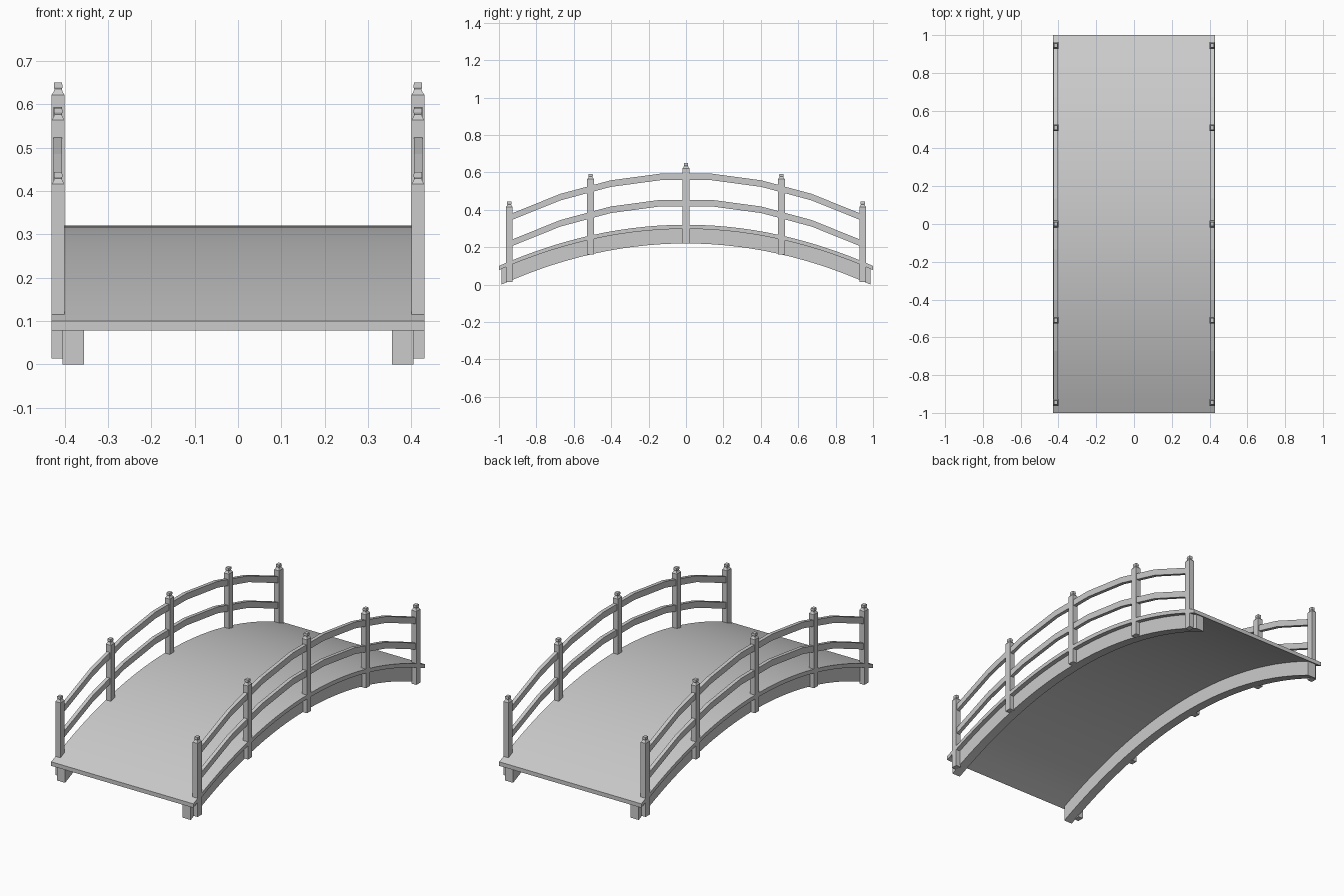
import bpy, bmesh

if "Cube" in bpy.data.objects:
    bpy.data.objects.remove(bpy.data.objects["Cube"])


def make_object(name, sections, smooth=False):
    """Skin a list of equally sized vertex rings and cap both ends."""
    bm = bmesh.new()
    rings = [[bm.verts.new(p) for p in ring] for ring in sections]
    for a, b in zip(rings, rings[1:]):
        n = len(a)
        for i in range(n):
            j = (i + 1) % n
            bm.faces.new((a[i], a[j], b[j], b[i]))
    bm.faces.new(rings[0])
    bm.faces.new(rings[-1])
    bmesh.ops.recalc_face_normals(bm, faces=bm.faces[:])
    mesh = bpy.data.meshes.new(name)
    bm.to_mesh(mesh)
    bm.free()
    obj = bpy.data.objects.new(name, mesh)
    bpy.context.collection.objects.link(obj)
    if smooth:
        bpy.ops.object.select_all(action='DESELECT')
        bpy.context.view_layer.objects.active = obj
        obj.select_set(True)
        bpy.ops.object.shade_smooth_by_angle(angle=0.5)
    return obj


def arched_beam(name, x0, x1, top, thick, half, drop, segments, smooth=False):
    """Rectangular beam running along y with a parabolic arch."""
    sections = []
    for i in range(segments + 1):
        y = half * (2 * i / segments - 1)
        z = top - drop * y * y
        sections.append([(x0, y, z), (x1, y, z), (x1, y, z - thick), (x0, y, z - thick)])
    return make_object(name, sections, smooth)


def post(name, x, y, bottom):
    """Square post with a stepped, flared cap: (width scale, height)."""
    profile = [(1, 0), (1, 0.402), (0.72, 0.408), (0.56, 0.415), (0.66, 0.419), (0.62, 0.43)]
    corners = [(-1, -1), (1, -1), (1, 1), (-1, 1)]
    sections = [[(x + cx * 0.015 * s, y + cy * 0.018 * s, bottom + h) for cx, cy in corners]
                for s, h in profile]
    return make_object(name, sections)


# Walking deck
arched_beam("deck", -0.43, 0.43, 0.32, 0.022, 1.0, 0.22, 28, True)

for label, side in (("right", 1), ("left", -1)):
    # Load-bearing arch under the deck edge
    arched_beam("arch_beam_" + label, side * 0.355, side * 0.405, 0.305, 0.085,
                0.987, 0.2258, 28, True)
    # Faceted handrails
    arched_beam("upper_rail_" + label, side * 0.406, side * 0.426, 0.598, 0.035, 0.94, 0.25, 7)
    arched_beam("lower_rail_" + label, side * 0.406, side * 0.426, 0.458, 0.035, 0.94, 0.25, 7)
    # Railing posts
    for i, (y, bottom) in enumerate([(-0.945, 0.014), (-0.51, 0.162), (0, 0.22),
                                     (0.51, 0.162), (0.945, 0.014)]):
        post(f"post_{label}_{i + 1}", side * 0.415, y, bottom)
